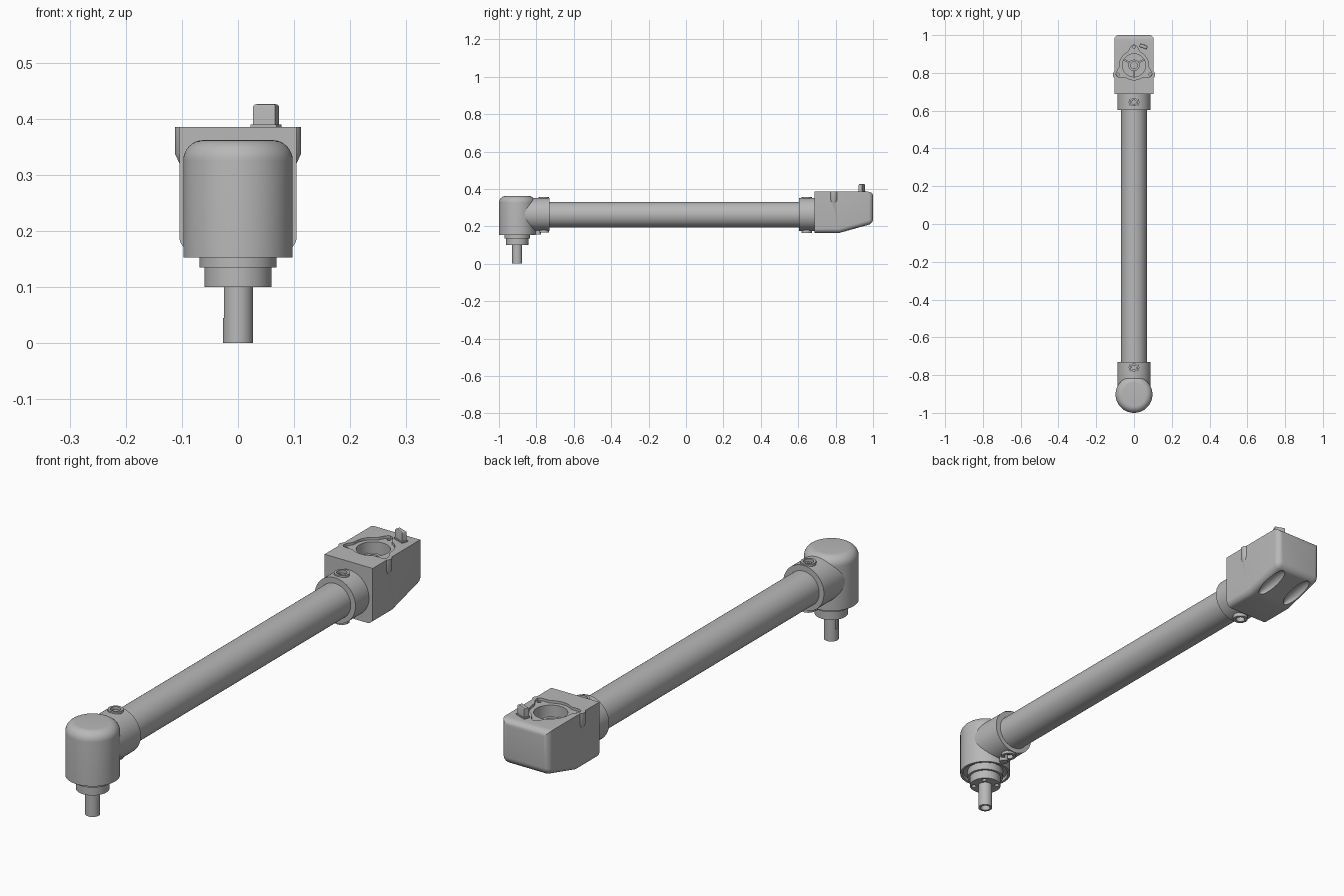
import bpy, bmesh
from math import pi, sin, cos, radians
from mathutils import Matrix, Vector

old = bpy.data.objects.get("Cube")
if old:
    bpy.data.objects.remove(old, do_unlink=True)

grey = bpy.data.materials.new("light_grey")
grey.use_nodes = True
grey.diffuse_color = (0.48, 0.48, 0.48, 1)
grey.node_tree.nodes["Principled BSDF"].inputs["Base Color"].default_value = (0.48, 0.48, 0.48, 1)

AXIS_Z = 0.262      # height of the tube axis
CAP_Y = -0.9025     # vertical axis of the end cap
PORT_Y = 0.84       # centre of the port in the head


def make(name, bm):
    bmesh.ops.recalc_face_normals(bm, faces=bm.faces)
    mesh = bpy.data.meshes.new(name)
    bm.to_mesh(mesh)
    bm.free()
    mesh.materials.append(grey)
    obj = bpy.data.objects.new(name, mesh)
    bpy.context.collection.objects.link(obj)
    return obj


def cylinder(name, r, a, b, r2=None, seg=48):
    """Cylinder or cone from point a to point b."""
    a, b = Vector(a), Vector(b)
    d = b - a
    m = Matrix.Translation((a + b) / 2) @ d.to_track_quat('Z', 'Y').to_matrix().to_4x4()
    bm = bmesh.new()
    bmesh.ops.create_cone(bm, cap_ends=True, segments=seg, radius1=r,
                          radius2=r if r2 is None else r2, depth=d.length, matrix=m)
    return make(name, bm)


def upright(name, r, x, y, z0, z1, r2=None, seg=48):
    return cylinder(name, r, (x, y, z0), (x, y, z1), r2, seg)


def lathe(name, profile, x, y, seg=64):
    """Spin an (r, z) profile around a vertical axis."""
    bm = bmesh.new()
    vs = [bm.verts.new((r, 0, z)) for r, z in profile]
    es = [bm.edges.new(p) for p in zip(vs, vs[1:])]
    bmesh.ops.spin(bm, geom=vs + es, cent=(0, 0, 0), axis=(0, 0, 1),
                   angle=2 * pi, steps=seg, use_duplicate=False)
    bmesh.ops.remove_doubles(bm, verts=bm.verts, dist=1e-5)
    bmesh.ops.translate(bm, verts=bm.verts, vec=(x, y, 0))
    return make(name, bm)


def prism(name, outline, depth):
    """Extrude a closed 3D outline along a vector."""
    bm = bmesh.new()
    face = bm.faces.new([bm.verts.new(p) for p in outline])
    new = bmesh.ops.extrude_face_region(bm, geom=[face])["geom"]
    bmesh.ops.translate(bm, vec=depth, verts=[v for v in new if isinstance(v, bmesh.types.BMVert)])
    return make(name, bm)


def box(name, size, pos, turn=0):
    bm = bmesh.new()
    m = Matrix.Translation(pos) @ Matrix.Rotation(turn, 4, 'Z') @ Matrix.Diagonal((*size, 1))
    bmesh.ops.create_cube(bm, size=1, matrix=m)
    return make(name, bm)


def combine(obj, others, operation='DIFFERENCE'):
    """Apply booleans at once and drop the helper shapes."""
    bpy.context.view_layer.objects.active = obj
    for other in others:
        mod = obj.modifiers.new("cut", 'BOOLEAN')
        mod.object, mod.operation, mod.solver = other, operation, 'EXACT'
        bpy.ops.object.modifier_apply(modifier=mod.name)
        bpy.data.objects.remove(other, do_unlink=True)


# Long tube
cylinder("main_tube", 0.068, (0, -0.82, AXIS_Z), (0, 0.7, AXIS_Z), seg=64)

# Domed end cap with a recessed underside
R, TOP, ROUND = 0.0975, 0.362, 0.036
arc = [(R - ROUND + ROUND * cos(t * pi / 16), TOP - ROUND + ROUND * sin(t * pi / 16)) for t in range(9)]
lathe("end_cap", [(0, 0.165), (0.086, 0.165), (0.088, 0.153), (R, 0.153)] + arc + [(0, TOP)], 0, CAP_Y)

# Stepped flange and screws below the cap
upright("flange_upper", 0.069, 0, CAP_Y, 0.135, 0.17)
flange = upright("flange_lower", 0.06, 0, CAP_Y, 0.1, 0.136)
spots = [(0.045 * cos(pi / 4 + k * pi / 2), CAP_Y + 0.045 * sin(pi / 4 + k * pi / 2)) for k in range(4)]
combine(flange, [upright("cutter", 0.009, x, y, 0.09, 0.115, seg=20) for x, y in spots])

# Hollow output shaft with a key slot
shaft = upright("output_shaft", 0.027, 0, CAP_Y, 0, 0.11)
combine(shaft, [upright("cutter", 0.018, 0, CAP_Y, -0.02, 0.07),
                box("cutter", (0.008, 0.02, 0.055), (-0.026, CAP_Y, 0.0725))])

# Clamping collars with screw bosses above and below
for end, y0, y1, by, low in (("front", -0.89, -0.73, -0.76, 0.168),
                             ("rear", 0.603, 0.69, 0.645, 0.164)):
    collar = cylinder(end + "_collar", 0.0885, (0, y0, 0.264), (0, y1, 0.264), seg=64)
    combine(collar, [upright("boss", 0.028, 0, by, low, 0.358)], 'UNION')
    combine(collar, [upright("cutter", 0.019, 0, by, 0.336, 0.4, seg=32),
                     upright("cutter", 0.017, 0, by, 0.12, 0.185, seg=32)])
    screw = upright(end + "_clamp_screw", 0.014, 0, by, 0.33, 0.349, seg=24)
    combine(screw, [box("cutter", (0.04, 0.005, 0.012), (0, by, 0.349), 0.5)])
upright("lower_set_screw", 0.016, 0, -0.79, 0.157, 0.19, seg=24)

# Head housing: side profile, rounded at the back and along the bottom
W = 0.1045
side = [(0.687, 0.165), (0.82, 0.165), (1, 0.215), (1, 0.385), (0.687, 0.385)]
head = prism("head_housing", [(-W, y, z) for y, z in side], (2 * W, 0, 0))
bm = bmesh.new()
bm.from_mesh(head.data)


def rounded(e):
    a, b = (v.co for v in e.verts)
    across = abs(a.x - b.x) > 0.1
    front = max(a.y, b.y) < 0.7
    top_side = min(a.z, b.z) > 0.38 and not across
    crease = across and abs(a.y - 0.82) < 0.01
    return not (front or top_side or crease)


bmesh.ops.bevel(bm, geom=[e for e in bm.edges if rounded(e)], offset=0.024,
                segments=6, profile=0.5, affect='EDGES')
bmesh.ops.recalc_face_normals(bm, faces=bm.faces)
bm.to_mesh(head.data)
bm.free()

# Ears standing out of the head's sides, tapering below
for s in (-1, 1):
    ear = upright("ear", 0.021, s * 0.0915, 0.79, 0.338, 0.385, seg=32)
    taper = upright("taper", 0.008, s * 0.0915, 0.79, 0.31, 0.338, 0.021, seg=32)
    combine(head, [ear, taper], 'UNION')

# Three-lobed recess, round port and screw holes in the top
lobed = []
for k in range(96):
    t = 2 * pi * k / 96
    r = 0.077 + 0.031 * max(0, cos(3 * (t - pi / 2))) ** 3
    lobed.append((r * cos(t), PORT_Y + r * sin(t), 0.375))
cutters = [prism("cutter", lobed, (0, 0, 0.05)), upright("cutter", 0.061, 0, PORT_Y, 0.29, 0.42)]
for k in range(3):
    t = radians(90 + 120 * k)
    cutters.append(upright("cutter", 0.007, 0.097 * cos(t), PORT_Y + 0.097 * sin(t), 0.34, 0.4, seg=20))

# Long scoops in the sloping underside
for s in (-1, 1):
    bm = bmesh.new()
    m = (Matrix.Translation((s * 0.062, 0.91, 0.19)) @ Matrix.Rotation(0.27, 4, 'X')
         @ Matrix.Diagonal((0.026, 0.075, 0.02, 1)))
    bmesh.ops.create_uvsphere(bm, u_segments=32, v_segments=16, radius=1, matrix=m)
    cutters.append(make("cutter", bm))
combine(head, cutters)

# Coupling inside the port
hub = upright("port_hub", 0.03, 0, PORT_Y, 0.28, 0.345)
combine(hub, [upright("cutter", 0.018, 0, PORT_Y, 0.3, 0.4)])
for k in range(3):
    t = radians(30 + 120 * k)
    box(f"port_rib_{k + 1}", (0.034, 0.01, 0.045),
        (0.045 * cos(t), PORT_Y + 0.045 * sin(t), 0.31), t)

# Latch tab on a flared foot
tab = box("latch_tab", (0.042, 0.02, 0.06), (0.05, 0.94, 0.396), radians(-20))
bm = bmesh.new()
bm.from_mesh(tab.data)
bmesh.ops.bevel(bm, geom=[e for e in bm.edges if min(v.co.z for v in e.verts) > 0.42],
                offset=0.005, segments=3, profile=0.5, affect='EDGES')
bm.to_mesh(tab.data)
bm.free()
box("latch_foot", (0.05, 0.026, 0.02), (0.05, 0.94, 0.38), radians(-20))

# Smooth shading with sharp edges kept
for obj in bpy.context.scene.objects:
    obj.select_set(obj.type == 'MESH')
    if obj.type == 'MESH':
        bpy.context.view_layer.objects.active = obj
bpy.ops.object.shade_smooth_by_angle(angle=radians(30))
